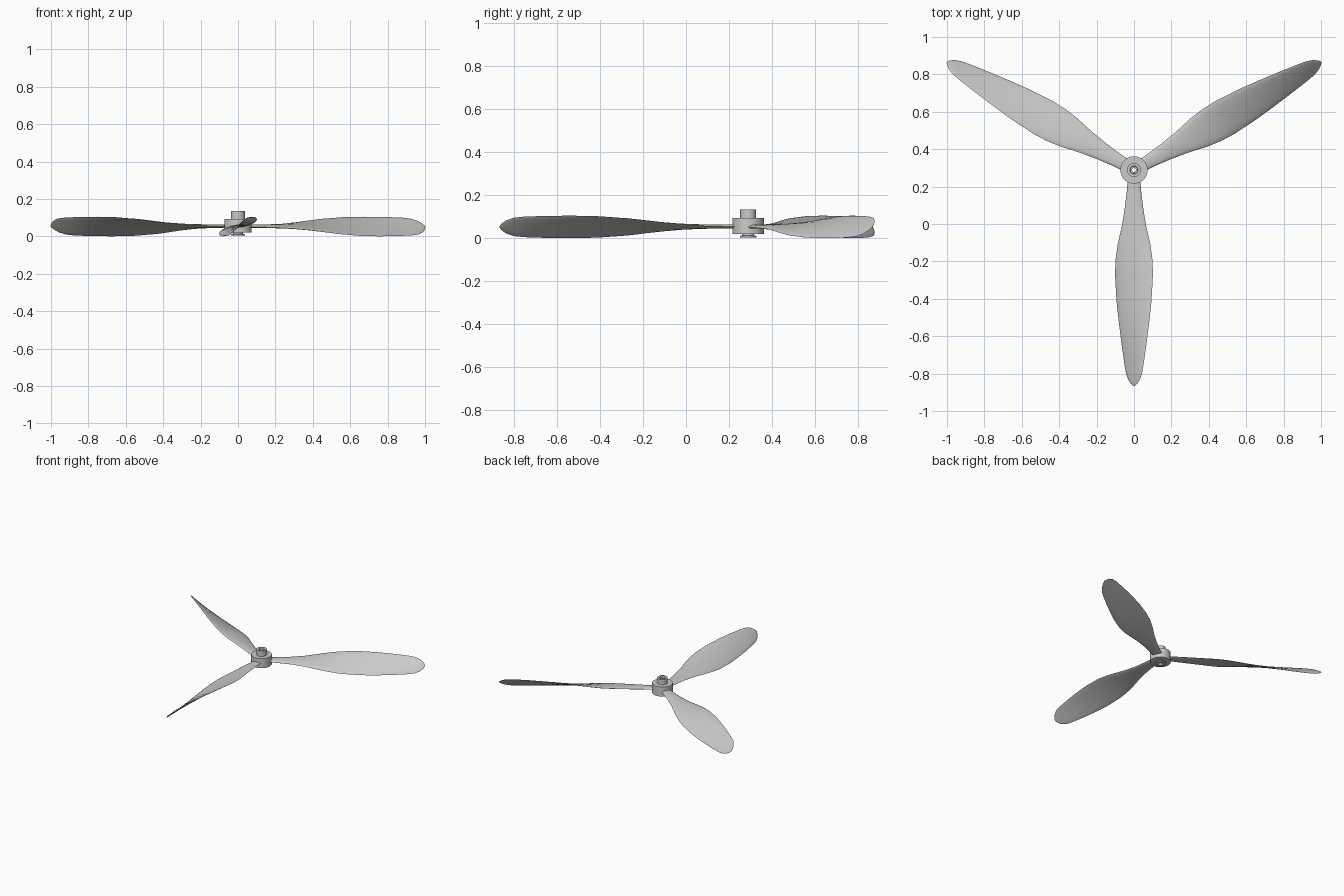
import bpy, bmesh
from math import sin, cos, pi, radians

if "Cube" in bpy.data.objects:
    bpy.data.objects.remove(bpy.data.objects["Cube"])

HUB_Y, MID_Z = 0.289, 0.053


def finish(bm, name, angle):
    bmesh.ops.recalc_face_normals(bm, faces=bm.faces)
    mesh = bpy.data.meshes.new(name)
    bm.to_mesh(mesh)
    bm.free()
    ob = bpy.data.objects.new(name, mesh)
    bpy.context.collection.objects.link(ob)
    bpy.ops.object.select_all(action='DESELECT')
    bpy.context.view_layer.objects.active = ob
    ob.select_set(True)
    bpy.ops.object.shade_smooth_by_angle(angle=radians(angle))
    return ob


def bridge(bm, a, b):
    n = len(a)
    for i in range(n):
        j = (i + 1) % n
        bm.faces.new((a[i], a[j], b[j], b[i]))


def lathe(name, profile, sides=32):
    # closed profile of (radius, z) turned about the hub axis
    bm = bmesh.new()
    rings = [[bm.verts.new((r * cos(2 * pi * i / sides), r * sin(2 * pi * i / sides), z))
              for i in range(sides)] for r, z in profile]
    for k in range(len(rings)):
        bridge(bm, rings[k - 1], rings[k])
    ob = finish(bm, name, 30)
    ob.location.y = HUB_Y
    return ob


# blade stations: radius, half chord, pitch in degrees, thickness
STATIONS = [
    (0.045, 0.034, 3, 0.018), (0.10, 0.037, 4, 0.018), (0.20, 0.049, 6, 0.018),
    (0.30, 0.066, 9.5, 0.017), (0.40, 0.090, 13, 0.016), (0.48, 0.103, 17, 0.016),
    (0.56, 0.109, 21.5, 0.015), (0.70, 0.106, 28, 0.014), (0.82, 0.096, 33, 0.013),
    (0.94, 0.083, 38, 0.011), (1.04, 0.070, 43, 0.009), (1.09, 0.060, 45, 0.008),
    (1.125, 0.042, 46, 0.006), (1.145, 0.022, 47, 0.005), (1.155, 0.006, 48, 0.003)]


def blade(name, turn, n=16):
    bm = bmesh.new()
    rings = []
    for r, half, pitch, thick in STATIONS:
        a = radians(pitch)
        ring = []
        for i in range(n):
            t = 2 * pi * i / n
            u = half * cos(t)
            # fuller upper side, flatter underside
            v = thick * sin(t) * (0.6 if sin(t) > 0 else 0.4)
            ring.append(bm.verts.new((u * cos(a) - v * sin(a), -r, u * sin(a) + v * cos(a))))
        rings.append(ring)
    for a, b in zip(rings, rings[1:]):
        bridge(bm, a, b)
    bm.faces.new(rings[0])
    bm.faces.new(rings[-1])
    ob = finish(bm, name, 40)
    ob.location = (0, HUB_Y, MID_Z)
    ob.rotation_euler.z = turn


# hub body with bored shaft collar and lower flange
lathe("hub", [(0.020, 0.02), (0.073, 0.02), (0.073, 0.094), (0.037, 0.094),
              (0.037, 0.135), (0.022, 0.135), (0.020, 0.132)])
lathe("lower_flange", [(0.014, 0.004), (0.038, 0.004), (0.038, 0.011), (0.028, 0.014),
                       (0.028, 0.024), (0.014, 0.024)])
# inner bushing inside the bore
lathe("bushing", [(0.011, 0.010), (0.021, 0.010), (0.021, 0.120), (0.011, 0.120)])

for k, side in enumerate(("front", "right", "left")):
    blade(side + "_blade", k * 2 * pi / 3)
